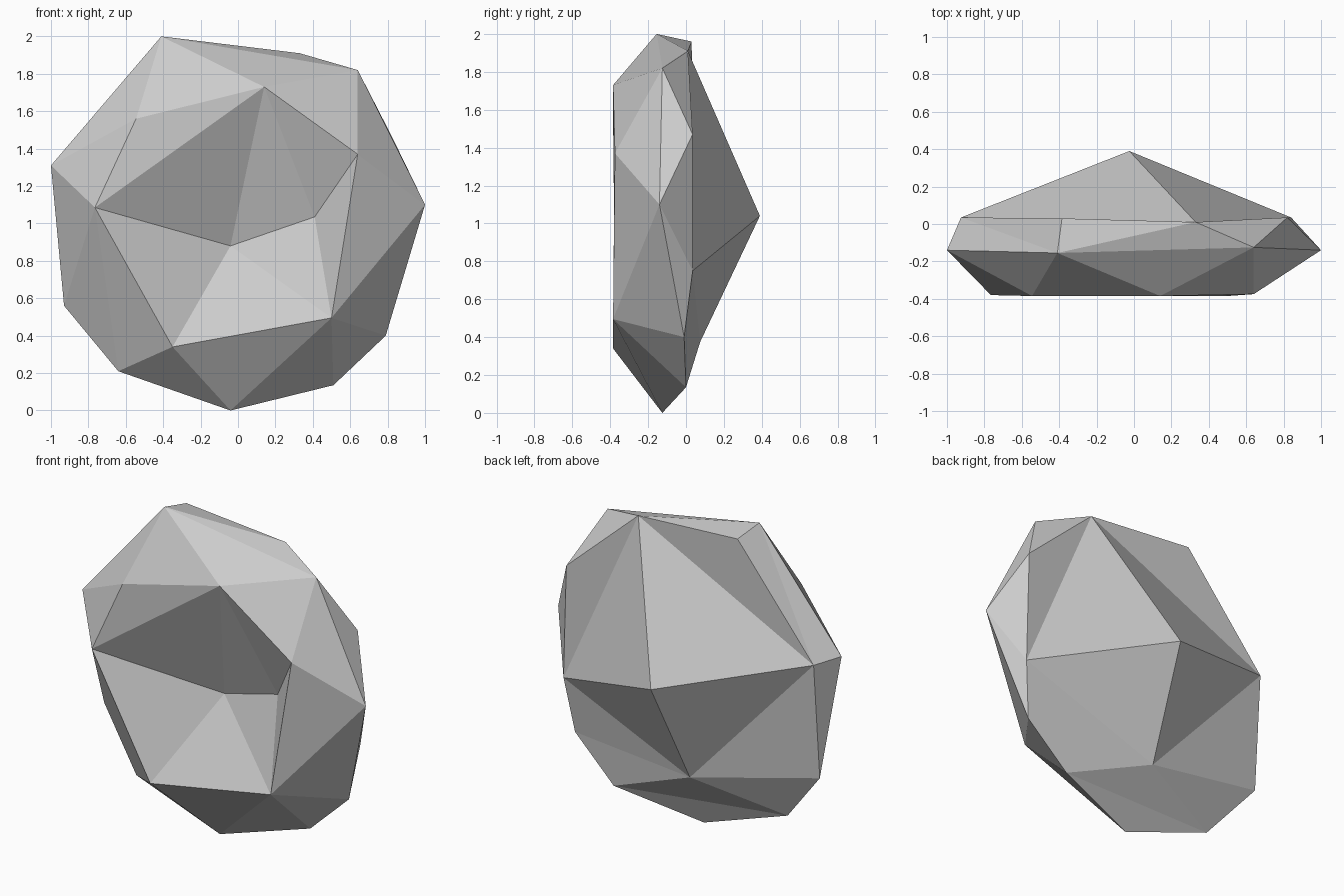
import bpy, bmesh

if "Cube" in bpy.data.objects:
    bpy.data.objects.remove(bpy.data.objects["Cube"])

# Corner points of the faceted rock: outer girdle, back, front rim, hollow
girdle = dict(A=(-.41, -.155, 2.0), C=(.64, -.125, 1.82), D=(1, -.14, 1.10), E=(.79, -.01, .40),
              F=(.51, 0, .135), G=(-.04, -.125, 0), H=(-.64, -.11, .21), I=(-.93, -.02, .56),
              J=(-1, -.14, 1.31))
back = dict(B=(.33, .01, 1.91), K=(-.385, .03, 1.96), L=(.82, .035, 1.47), M=(.84, .035, .75),
            Q=(-.08, .075, .375), S=(-.925, .035, 1.30), P=(-.025, .39, 1.04))
rim = dict(a=(.14, -.385, 1.73), b=(.64, -.375, 1.37), c=(.50, -.385, .495),
           d=(-.35, -.385, .34), e=(-.765, -.38, 1.085), f=(-.545, -.385, 1.56))
hollow = dict(n=(-.04, -.08, .88), o=(.41, -.185, 1.035))

bm = bmesh.new()
v = {k: bm.verts.new(p) for part in (girdle, back, rim, hollow) for k, p in part.items()}


def fan(hub, chain):
    """Triangles from one corner to each neighbouring pair along a chain."""
    for p, q in zip(chain, chain[1:]):
        bm.faces.new((v[hub], v[p], v[q]))


# Back peak and the facets around it
fan("P", "BSQMB")
fan("Q", "SIHFEM")
fan("S", "BKAJI")
fan("B", "KACLM")
# Sides and underside
fan("D", "LCbcEML")
fan("G", "dHFcd")
fan("c", "EF")
fan("a", "bCAf")
fan("J", "AfeI")
fan("e", "IHd")
# Front hollow
fan("n", "aedcoa")
fan("o", "cba")
fan("a", "fe")

bmesh.ops.recalc_face_normals(bm, faces=bm.faces)
mesh = bpy.data.meshes.new("rock")
bm.to_mesh(mesh)
bm.free()
bpy.context.collection.objects.link(bpy.data.objects.new("rock", mesh))
